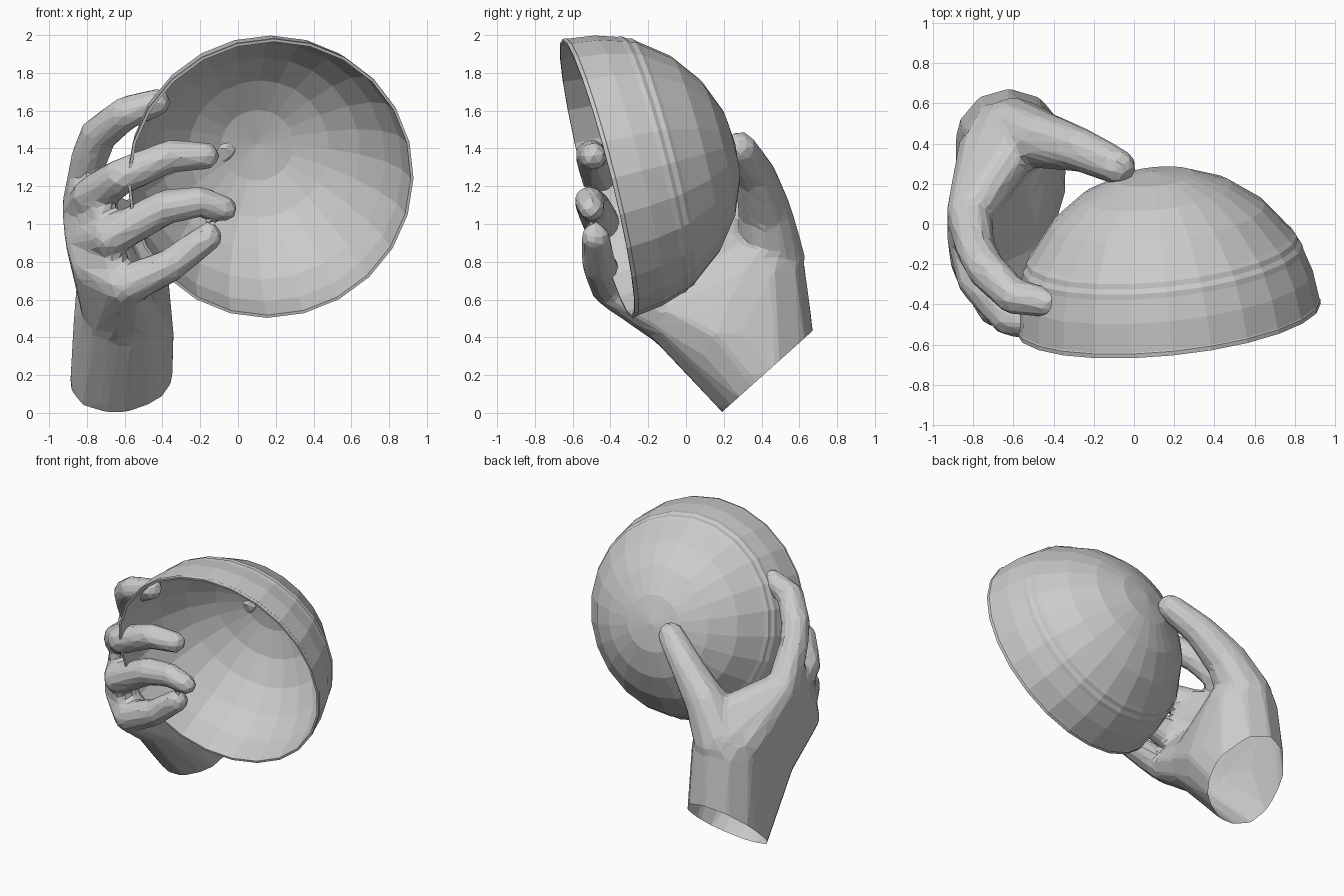
import bpy, bmesh, math
from mathutils import Vector, Matrix

if "Cube" in bpy.data.objects:
    bpy.data.objects.remove(bpy.data.objects["Cube"], do_unlink=True)

GREY = (0.6, 0.6, 0.6, 1.0)
grey = bpy.data.materials.new("plain_grey")
grey.use_nodes = True
grey.diffuse_color = GREY
for node in grey.node_tree.nodes:
    if node.type == 'BSDF_PRINCIPLED':
        node.inputs["Base Color"].default_value = GREY


def add_object(name, bm):
    mesh = bpy.data.meshes.new(name)
    bm.to_mesh(mesh)
    bm.free()
    mesh.materials.append(grey)
    obj = bpy.data.objects.new(name, mesh)
    bpy.context.scene.collection.objects.link(obj)
    return obj


# Bowl: half-sphere shell turned from a profile, with a soft double ridge and a lip
RADIUS, WALL = 0.757, 0.011
outer = [(0, 0), (15, 0), (30, 0), (45, 0), (60, 0), (62, .007), (64, .001),
         (66, .007), (68, 0), (77, 0), (88, 0), (88.4, .004), (90, .004)]
inner = [(angle, -WALL) for angle in (90, 75, 60, 45, 30, 15, 0)]

bm = bmesh.new()
points = []
for angle, raised in outer + inner:
    a, r = math.radians(angle), RADIUS + raised
    points.append(bm.verts.new((r * math.sin(a), 0, r * math.cos(a))))
edges = [bm.edges.new(pair) for pair in zip(points, points[1:])]
bmesh.ops.spin(bm, geom=points + edges, cent=(0, 0, 0), axis=(0, 0, 1),
               angle=math.tau, steps=24)
bmesh.ops.remove_doubles(bm, verts=bm.verts, dist=0.0005)
bmesh.ops.recalc_face_normals(bm, faces=bm.faces)
tilt = Vector((-0.1, 1, 0.252)).to_track_quat('Z', 'Y').to_matrix().to_4x4()
bm.transform(Matrix.Translation((0.172, -0.47, 1.241)) @ tilt)
add_object("bowl", bm)

# Hand: hulls stretched over balls (x, y, z, radius)
ball = bmesh.new()
bmesh.ops.create_icosphere(ball, subdivisions=2, radius=1)
directions = [v.co.copy() for v in ball.verts]
ball.free()
hand = bmesh.new()


def hull(*balls):
    part = bmesh.new()
    for x, y, z, r in balls:
        for d in directions:
            part.verts.new(Vector((x, y, z)) + d * r)
    bmesh.ops.convex_hull(part, input=list(part.verts))
    loose = [v for v in part.verts if not v.link_faces]
    bmesh.ops.delete(part, geom=loose, context='VERTS')
    bmesh.ops.recalc_face_normals(part, faces=part.faces)
    mesh = bpy.data.meshes.new("hull")
    part.to_mesh(mesh)
    part.free()
    hand.from_mesh(mesh)
    bpy.data.meshes.remove(mesh)


def chain(balls):
    for pair in zip(balls, balls[1:]):
        hull(*pair)


# Fingers and thumb, from knuckle to tip
index = [(-.82, .05, 1.12, .115), (-.79, -.12, 1.34, .1), (-.74, -.22, 1.47, .1),
         (-.6, -.36, 1.585, .092), (-.43, -.39, 1.645, .075)]
middle = [(-.82, -.05, 1.05, .115), (-.77, -.28, 1.15, .11), (-.62, -.46, 1.25, .1),
          (-.36, -.5, 1.36, .088), (-.17, -.49, 1.36, .074)]
ring = [(-.81, -.17, .92, .11), (-.68, -.41, .93, .108), (-.38, -.49, 1.09, .095),
        (-.2, -.51, 1.12, .082), (-.07, -.5, 1.08, .068)]
little = [(-.77, -.27, .77, .11), (-.6, -.4, .67, .11), (-.36, -.46, .78, .092),
          (-.16, -.48, .93, .078)]
thumb = [(-.6, .45, .82, .185), (-.46, .42, 1.06, .145), (-.27, .37, 1.25, .112),
         (-.08, .285, 1.4, .092)]
for digit in (index, middle, ring, little, thumb):
    chain(digit)

# Wrist, heel of the hand and palm
wrist = [(-.65, .37, .16, .25), (-.63, .45, .225, .25), (-.585, .41, .2, .25)]
thumb_heel = (-.61, .385, .75, .25)
little_heel = (-.62, -.04, .54, .21)
heel_sides = [(-.565, .22, .42, .235), (-.645, .25, .5, .235)]
hull(*wrist, thumb_heel, little_heel, *heel_sides)
hull((-.7, .35, .82, .18), little_heel, index[0], middle[0], ring[0])
hull(little_heel, ring[0], little[0], little[1])

# Webs between the fingers and beside the thumb
hull(index[0], middle[0], (-.82, -.09, 1.2, .08))
hull(middle[0], ring[0], (-.72, -.33, 1.12, .08), (-.7, -.35, .98, .08))
hull(ring[0], little[0], (-.7, -.36, .92, .08), (-.64, -.38, .75, .08))
hull(index[0], thumb[0], (-.6, .36, 1.0, .12))

hand_obj = add_object("hand", hand)

# Fuse the hulls into one skin and reduce it to broad facets
fuse = hand_obj.modifiers.new("fuse", 'REMESH')
fuse.mode = 'VOXEL'
fuse.voxel_size = 0.02
relax = hand_obj.modifiers.new("relax", 'SMOOTH')
relax.factor = 0.5
relax.iterations = 5
facet = hand_obj.modifiers.new("facet", 'DECIMATE')
facet.ratio = 0.05
depsgraph = bpy.context.evaluated_depsgraph_get()
skin = bpy.data.meshes.new_from_object(hand_obj.evaluated_get(depsgraph))
hand_obj.modifiers.clear()

# Cut the wrist off along a slanted plane, leaving the skin hollow and open
bm = bmesh.new()
bm.from_mesh(skin)
bmesh.ops.bisect_plane(bm, geom=bm.verts[:] + bm.edges[:] + bm.faces[:],
                       plane_co=(-.61, .42, .21), plane_no=(0, .667, -.745),
                       clear_outer=True)
for face in bm.faces:
    face.smooth = False
    face.material_index = 0
bm.to_mesh(hand_obj.data)
bm.free()
bpy.data.meshes.remove(skin)
